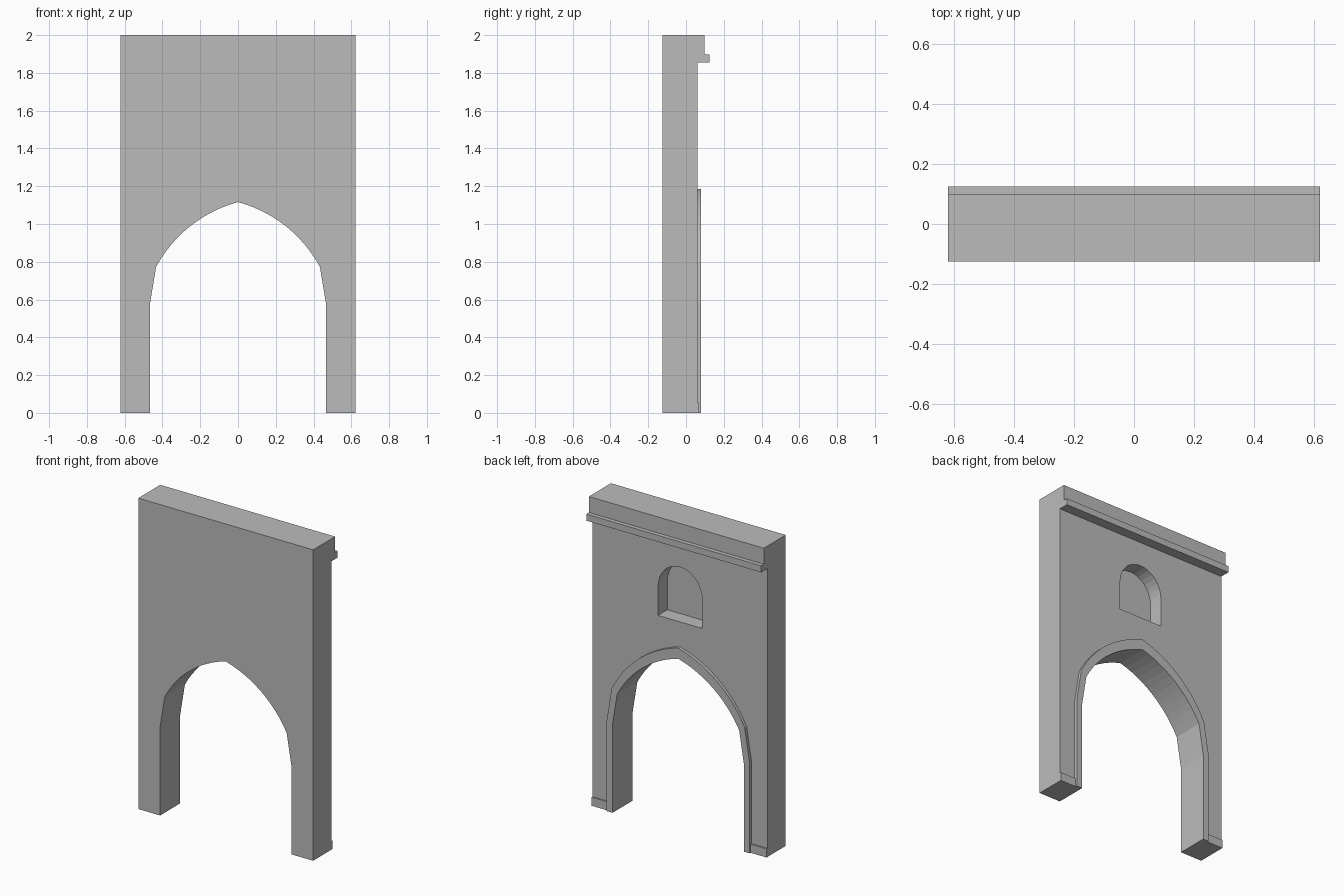
import bpy, bmesh, math

if "Cube" in bpy.data.objects:
    bpy.data.objects.remove(bpy.data.objects["Cube"])

stone = bpy.data.materials.new("grey stone")
stone.diffuse_color = (0.5, 0.5, 0.5, 1)
stone.use_nodes = True
stone.node_tree.nodes["Principled BSDF"].inputs["Base Color"].default_value = stone.diffuse_color

W, BACK, FACE = 0.622, -0.125, 0.06   # half width, plain side, decorated side


def prism(name, pts, y0, y1):
    """Extrude an (x, z) outline from y0 to y1."""
    bm = bmesh.new()
    face = bm.faces.new([bm.verts.new((x, y0, z)) for x, z in pts])
    ext = bmesh.ops.extrude_face_region(bm, geom=[face])
    for v in ext["geom"]:
        if isinstance(v, bmesh.types.BMVert):
            v.co.y = y1
    bmesh.ops.recalc_face_normals(bm, faces=bm.faces)
    me = bpy.data.meshes.new(name)
    bm.to_mesh(me)
    bm.free()
    me.materials.append(stone)
    ob = bpy.data.objects.new(name, me)
    bpy.context.collection.objects.link(ob)
    return ob


def rect(x0, x1, z0, z1):
    return [(x0, z0), (x1, z0), (x1, z1), (x0, z1)]


def arch(half, spring, knee, apex, n=12, tilt=math.radians(15)):
    """Slightly pointed arch outline from the right foot to the left foot."""
    s, c = math.sin(tilt), math.cos(tilt)
    kx, kz = knee
    d = kz - apex
    r = -(kx * kx + d * d) / (2 * (kx * s + d * c))
    cx, cz = -r * s, apex - r * c
    a0 = math.atan2(kz - cz, kx - cx)
    a1 = math.pi / 2 - tilt
    right = [(half, 0), (half, spring)]
    for i in range(n):
        a = a0 + (a1 - a0) * i / n
        right.append((cx + r * math.cos(a), cz + r * math.sin(a)))
    return right + [(0, apex)] + [(-x, z) for x, z in reversed(right)]


inner = arch(0.467, 0.571, (0.434, 0.772), 1.116)
outer = arch(0.508, 0.585, (0.473, 0.80), 1.185)

# Wall with the arched gateway
wall = prism("wall", [(W, 0), (W, 2), (-W, 2), (-W, 0)] + inner[::-1], BACK, FACE)

# Blind niche above the gateway
niche = [(-0.157, 1.345), (0.157, 1.345)]
niche += [(0.157 * math.cos(math.pi * i / 16), 1.53 + 0.168 * math.sin(math.pi * i / 16))
          for i in range(17)]
cutter = prism("niche_cutter", niche, -0.035, 0.2)
cutter.hide_render = True
mod = wall.modifiers.new("niche", 'BOOLEAN')
mod.operation, mod.solver, mod.object = 'DIFFERENCE', 'EXACT', cutter
bpy.context.view_layer.objects.active = wall
bpy.ops.object.modifier_apply(modifier=mod.name)
bpy.data.objects.remove(cutter)

# Raised moulding around the gateway
prism("arch_moulding", outer + inner[::-1], FACE, 0.08)

# Parapet band and projecting ledge
prism("parapet", rect(-W, W, 1.855, 2), FACE, 0.098)
prism("ledge", rect(-W, W, 1.855, 1.897), 0.098, 0.125)

# Plinths at the foot of each pier
for side, x0, x1 in (("left", -W, -0.508), ("right", 0.508, W)):
    prism(side + "_plinth", rect(x0, x1, 0, 0.055), FACE, 0.07)
